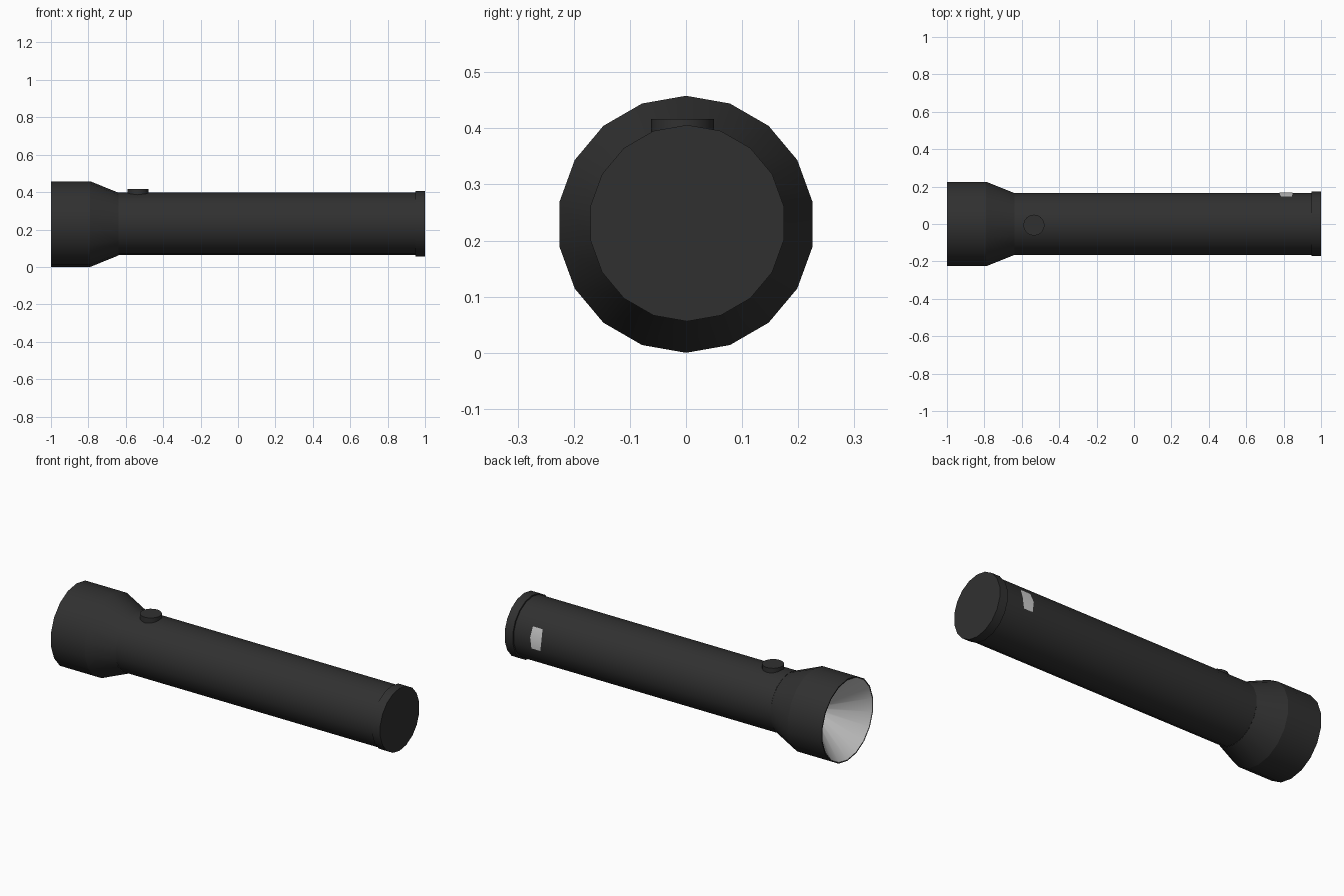
import bpy, bmesh, math

if "Cube" in bpy.data.objects:
    bpy.data.objects.remove(bpy.data.objects["Cube"])

SIDES = 18
AXIS_Z = 0.229


def material(name, value):
    m = bpy.data.materials.new(name)
    m.diffuse_color = (value, value, value, 1)
    m.use_nodes = True
    m.node_tree.nodes["Principled BSDF"].inputs["Base Color"].default_value = m.diffuse_color
    return m


BLACK = material("matte black", 0.03)
SILVER = material("light grey", 0.6)


def finish(name, bm, mat):
    me = bpy.data.meshes.new(name)
    bm.to_mesh(me)
    bm.free()
    me.materials.append(mat)
    me.shade_smooth()
    me.set_sharp_from_angle(angle=math.radians(21))
    ob = bpy.data.objects.new(name, me)
    bpy.context.collection.objects.link(ob)
    return ob


def lathe(name, profile, mat, y=0.0, z=AXIS_Z):
    """Turn (x, radius) points around the long axis."""
    bm = bmesh.new()
    rings = []
    for x, r in profile:
        rings.append([bm.verts.new((x, y + r * math.cos(a), z + r * math.sin(a)))
                      for a in (math.pi / 2 + math.tau * k / SIDES for k in range(SIDES))])
    for p, q in zip(rings, rings[1:]):
        for k in range(SIDES):
            n = (k + 1) % SIDES
            bm.faces.new((p[k], p[n], q[n], q[k]))
    bmesh.ops.remove_doubles(bm, verts=bm.verts, dist=1e-5)
    return finish(name, bm, mat)


# Flared head with thin front rim
lathe("head", [(-1, 0.223), (-1, 0.229), (-0.79, 0.229), (-0.64, 0.168)], BLACK)

# Conical reflector inside the head
lathe("reflector", [(-0.80, 0), (-0.80, 0.03), (-1, 0.223)], SILVER)

# Handle tube
lathe("barrel", [(-0.64, 0.168), (0.95, 0.168)], BLACK, z=0.2305)

# Tail cap
lathe("tail_cap", [(0.95, 0.16), (0.95, 0.175), (1, 0.175), (1, 0)], BLACK, y=0.002, z=0.231)

# Switch button on top
bm = bmesh.new()
bmesh.ops.create_cone(bm, cap_ends=True, segments=SIDES, radius1=0.056, radius2=0.056, depth=0.047)
bmesh.ops.translate(bm, verts=bm.verts, vec=(-0.535, -0.006, 0.3935))
finish("switch_button", bm, BLACK)

# Small light label wrapped on the back of the barrel: (angle, x start, x end)
bm = bmesh.new()
rows = []
for deg, x0, x1 in [(-10, 0.785, 0.84), (10, 0.778, 0.848), (30, 0.785, 0.845)]:
    a = math.radians(deg)
    rows.append([bm.verts.new((x, 0.170 * math.cos(a), 0.2305 + 0.170 * math.sin(a))) for x in (x0, x1)])
for p, q in zip(rows, rows[1:]):
    bm.faces.new((p[0], q[0], q[1], p[1]))
finish("label_plate", bm, SILVER)
